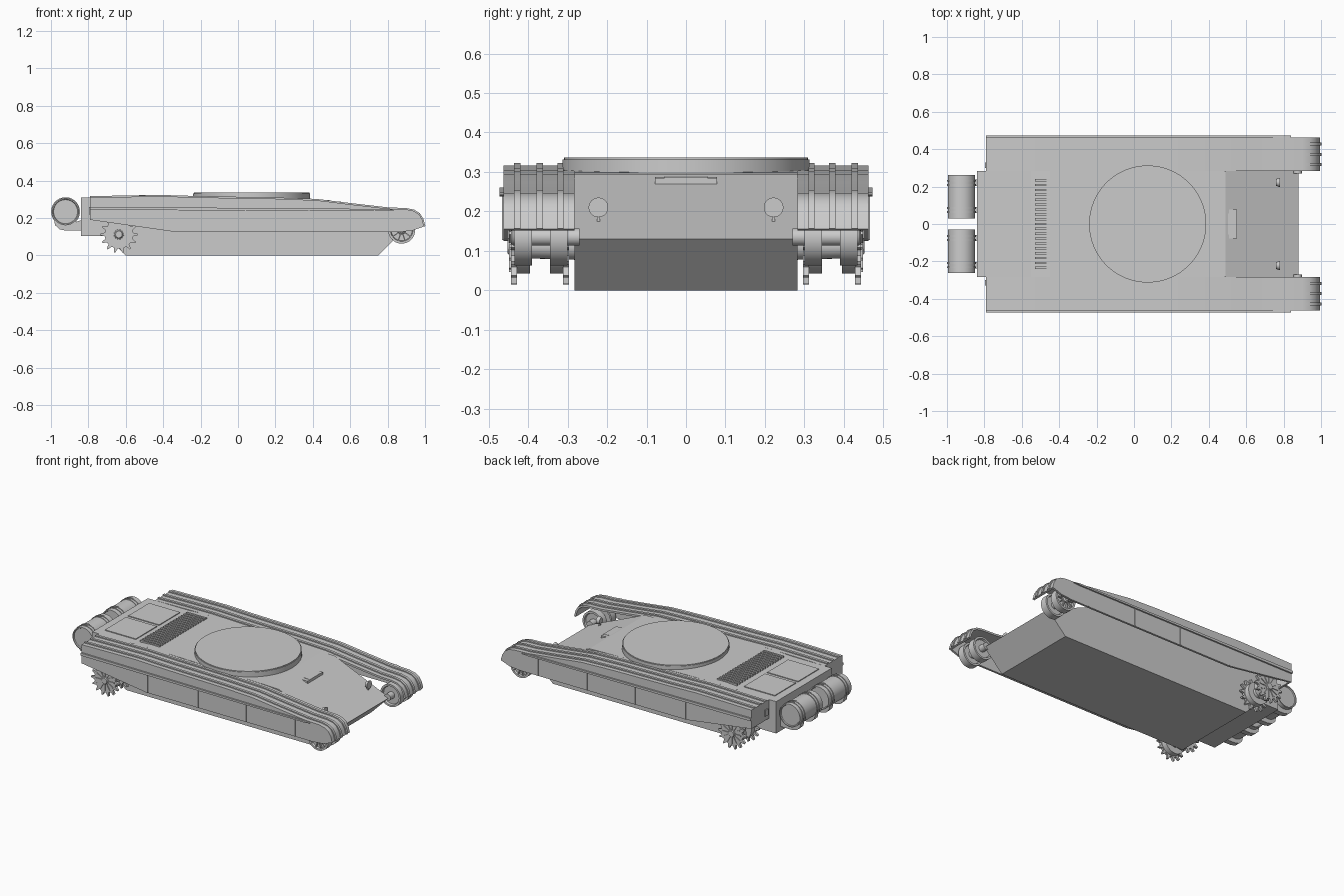
import bpy, bmesh
from math import sin, cos, pi

if "Cube" in bpy.data.objects:
    bpy.data.objects.remove(bpy.data.objects["Cube"])


def finish(name, bm, smooth=False):
    bmesh.ops.recalc_face_normals(bm, faces=bm.faces)
    me = bpy.data.meshes.new(name)
    bm.to_mesh(me)
    bm.free()
    ob = bpy.data.objects.new(name, me)
    bpy.context.collection.objects.link(ob)
    if smooth:
        bpy.ops.object.select_all(action='DESELECT')
        bpy.context.view_layer.objects.active = ob
        ob.select_set(True)
        bpy.ops.object.shade_smooth_by_angle(angle=0.6)
    return ob


def prism(name, pts, y0, y1, smooth=False):
    """Extrude an x-z outline from y0 to y1."""
    bm = bmesh.new()
    f = bm.faces.new([bm.verts.new((x, y0, z)) for x, z in pts])
    ext = bmesh.ops.extrude_face_region(bm, geom=[f])
    verts = [v for v in ext['geom'] if isinstance(v, bmesh.types.BMVert)]
    bmesh.ops.translate(bm, verts=verts, vec=(0, y1 - y0, 0))
    return finish(name, bm, smooth)


def box(name, x0, x1, y0, y1, z0, z1):
    return prism(name, [(x0, z0), (x1, z0), (x1, z1), (x0, z1)], y0, y1)


def lathe(name, x, z, prof, seg=40):
    """Spin a (y, radius) profile around a y-parallel axis, with capped ends."""
    bm = bmesh.new()
    rings = [[bm.verts.new((x + r * cos(2 * pi * i / seg), y, z + r * sin(2 * pi * i / seg)))
              for i in range(seg)] for y, r in prof]
    for a, b in zip(rings, rings[1:]):
        for i in range(seg):
            j = (i + 1) % seg
            bm.faces.new((a[i], a[j], b[j], b[i]))
    bm.faces.new(rings[0])
    bm.faces.new(rings[-1])
    return finish(name, bm, True)


def spokes(name, x, z, r0, r1, w, y0, y1, n):
    """Ring of thin radial ribs in one mesh."""
    bm = bmesh.new()
    for k in range(n):
        a = 2 * pi * k / n
        vs = []
        for y in (y0, y1):
            for r, t in ((r0, -w), (r1, -w), (r1, w), (r0, w)):
                vs.append(bm.verts.new((x + r * cos(a) - t * sin(a), y, z + r * sin(a) + t * cos(a))))
        for q in ((0, 1, 2, 3), (4, 5, 6, 7), (0, 1, 5, 4), (1, 2, 6, 5), (2, 3, 7, 6), (3, 0, 4, 7)):
            bm.faces.new([vs[i] for i in q])
    return finish(name, bm)


# Central hull
prism("hull", [(-0.6, 0), (0.75, 0), (0.88, 0.13), (0.49, 0.295), (0.4, 0.298), (-0.2, 0.312),
               (-0.45, 0.316), (-0.55, 0.31), (-0.84, 0.31), (-0.84, 0.105), (-0.71, 0.105)], -0.283, 0.283)

# Turret ring plate
bm = bmesh.new()
bmesh.ops.create_cone(bm, cap_ends=True, segments=96, radius1=0.313, radius2=0.313, depth=0.055)
bmesh.ops.translate(bm, verts=bm.verts, vec=(0.073, 0, 0.3085))
bmesh.ops.bevel(bm, geom=[e for e in bm.edges if all(v.co.z > 0.33 for v in e.verts)],
                offset=0.004, segments=2, affect='EDGES')
finish("turret_ring", bm, True)

# Driver visor on the sloping front plate
prism("driver_visor", [(0.485, 0.29), (0.55, 0.287), (0.55, 0.262), (0.485, 0.28)], -0.055, 0.055)
for s in (-1, 1):
    prism("visor_cheek", [(0.485, 0.288), (0.55, 0.285), (0.55, 0.262), (0.485, 0.28)], s * 0.055, s * 0.078)

# Engine deck grille and panels
for i in range(19):
    y = -0.234 + i * 0.026
    box("grille_slat", -0.53, -0.39, y - 0.006, y + 0.006, 0.305, 0.323)
for s in (-1, 1):
    box("engine_panel", -0.79, -0.57, s * 0.012, s * 0.225, 0.3, 0.315)

# Fender top line
top = [(-0.79, 0.31), (-0.62, 0.313), (-0.4, 0.316), (-0.2, 0.31), (0.2, 0.303), (0.42, 0.295), (0.6, 0.273),
       (0.8, 0.25), (0.9, 0.246), (0.94, 0.238), (0.968, 0.22), (0.985, 0.192), (0.995, 0.155)]


def offset_line(d):
    out = []
    for i, (x, z) in enumerate(top):
        a, b = top[max(i - 1, 0)], top[min(i + 1, len(top) - 1)]
        dx, dz = b[0] - a[0], b[1] - a[1]
        n = (dx * dx + dz * dz) ** 0.5
        out.append((x - dz / n * d, z + dx / n * d))
    return out


under = offset_line(-0.012)
skirt = top + [(0.93, 0.132), (0.85, 0.125), (-0.33, 0.125), (-0.79, 0.19)]

for s in (-1, 1):
    # Fender shell, ribs, skirt and end plate
    prism("fender_top", top + under[::-1], s * 0.283, s * 0.46, True)
    for y in (0.318, 0.371, 0.428):
        prism("fender_rib", offset_line(0.007) + under[::-1], s * (y - 0.008), s * (y + 0.008), True)
    prism("side_skirt", skirt, s * 0.45, s * 0.463)
    box("fender_rear_plate", -0.79, -0.778, s * 0.283, s * 0.455, 0.19, 0.308)
    prism("skirt_rail", [(-0.79, 0.243), (0.8, 0.238), (0.84, 0.242), (0.8, 0.248), (-0.79, 0.26)],
          s * 0.46, s * 0.473)
    for x in (-0.32, 0.04, 0.38, 0.73):
        box("skirt_seam", x - 0.003, x + 0.003, s * 0.46, s * 0.466, 0.127, 0.242)
    box("rear_lamp", -0.797, -0.788, s * 0.30, s * 0.33, 0.22, 0.26)

    # Front idler: two dished rims, hub and spokes
    ix, iz = 0.875, 0.135
    for a, b in ((0.3, 0.345), (0.39, 0.435)):
        lathe("idler_rim", ix, iz, [(s * (a + 0.012), 0.056), (s * a, 0.06), (s * a, 0.072), (s * b, 0.072),
                                    (s * b, 0.06), (s * (b - 0.012), 0.056)])
    lathe("idler_hub", ix, iz, [(s * 0.27, 0.022), (s * 0.438, 0.022), (s * 0.444, 0.014)], 24)
    spokes("idler_spokes", ix, iz, 0.015, 0.062, 0.003, s * 0.42, s * 0.434, 10)

    # Rear drive sprocket: two toothed rings, drums, hub and spokes
    dx, dz = -0.637, 0.112
    gear = []
    for k in range(14):
        for t, r in ((-0.3, 0.076), (-0.09, 0.099), (0.09, 0.099), (0.3, 0.076)):
            a = 2 * pi * (k + t) / 14
            gear.append((dx + r * cos(a), dz + r * sin(a)))
    for y in (0.297, 0.428):
        prism("sprocket_teeth", gear, s * y, s * (y + 0.015))
    for a, b in ((0.312, 0.345), (0.395, 0.43)):
        lathe("sprocket_drum", dx, dz, [(s * a, 0.07), (s * b, 0.07)])
    lathe("sprocket_hub", dx, dz, [(s * 0.27, 0.035), (s * 0.44, 0.03), (s * 0.452, 0.018)], 24)
    spokes("sprocket_spokes", dx, dz, 0.02, 0.066, 0.004, s * 0.44, s * 0.448, 12)

    # Headlight on a short stalk
    lathe_y = s * 0.222
    bm = bmesh.new()
    bmesh.ops.create_cone(bm, cap_ends=True, segments=24, radius1=0.018, radius2=0.025, depth=0.02)
    for v in bm.verts:
        v.co = (0.77 + v.co.z, lathe_y + v.co.x, 0.21 + v.co.y)
    finish("headlight", bm, True)
    box("headlight_stalk", 0.764, 0.774, lathe_y - 0.004, lathe_y + 0.004, 0.17, 0.195)

    # Rear fuel drum with straps and cradle brackets
    bx, bz = -0.922, 0.234
    lathe("fuel_drum", bx, bz, [(s * 0.036, 0.064), (s * 0.03, 0.067), (s * 0.03, 0.073), (s * 0.262, 0.073),
                                (s * 0.262, 0.067), (s * 0.256, 0.064)], 48)
    for y in (0.075, 0.22):
        for d in (-0.011, 0.011):
            lathe("drum_strap", bx, bz, [(s * (y + d - 0.005), 0.077), (s * (y + d + 0.005), 0.077)], 48)
        prism("drum_bracket", [(-0.985, 0.195), (-0.978, 0.162), (-0.955, 0.14), (-0.92, 0.132), (-0.835, 0.132),
                               (-0.835, 0.19), (-0.87, 0.178), (-0.92, 0.163), (-0.96, 0.173)],
              s * (y - 0.017), s * (y + 0.017))
